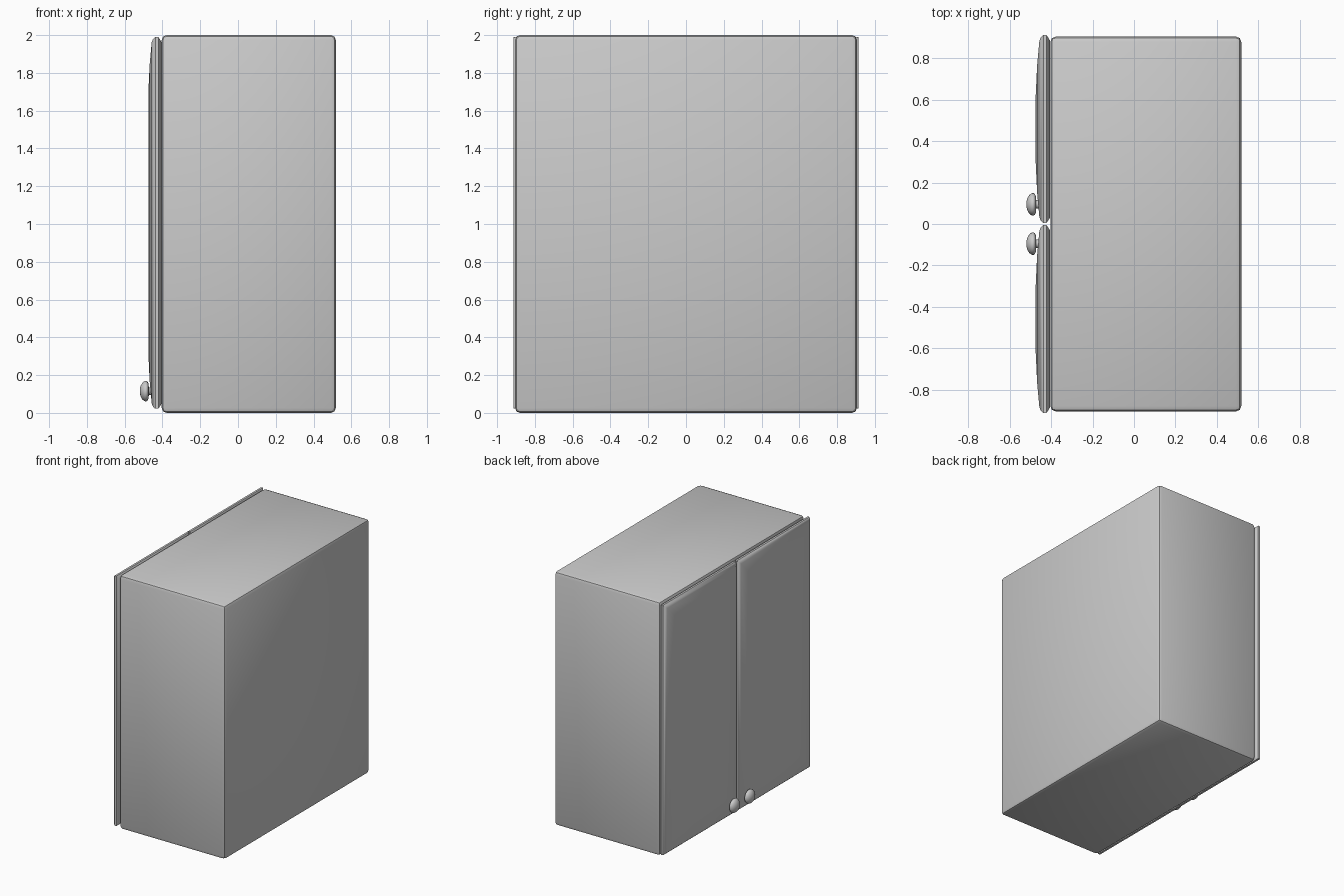
import bpy, bmesh, math

if "Cube" in bpy.data.objects:
    bpy.data.objects.remove(bpy.data.objects["Cube"])


def finish(bm, name, angle=35):
    bmesh.ops.recalc_face_normals(bm, faces=bm.faces)
    mesh = bpy.data.meshes.new(name)
    bm.to_mesh(mesh)
    bm.free()
    ob = bpy.data.objects.new(name, mesh)
    bpy.context.collection.objects.link(ob)
    bpy.ops.object.select_all(action='DESELECT')
    ob.select_set(True)
    bpy.context.view_layer.objects.active = ob
    bpy.ops.object.shade_smooth_by_angle(angle=math.radians(angle))
    return ob


def loft(rings, name, angle=35):
    bm = bmesh.new()
    loops = [[bm.verts.new(p) for p in r] for r in rings]
    n = len(loops[0])
    for a, b in zip(loops, loops[1:]):
        for i in range(n):
            j = (i + 1) % n
            bm.faces.new((a[i], a[j], b[j], b[i]))
    bm.faces.new(loops[0])
    bm.faces.new(loops[-1])
    return finish(bm, name, angle)


# cabinet carcass
bm = bmesh.new()
bmesh.ops.create_cube(bm, size=1)
for v in bm.verts:
    v.co.x = 0.057 + v.co.x * 0.922
    v.co.y *= 1.81
    v.co.z = 1 + v.co.z * 2
bmesh.ops.bevel(bm, geom=bm.edges[:], offset=0.026, segments=2, profile=0.5,
                affect='EDGES')
finish(bm, "cabinet_body", 40)

# door cross-section: (x, inset from outer edge), back to front
DOOR = [(-0.406, 0.026), (-0.412, 0.015), (-0.422, 0.0), (-0.438, 0.0),
        (-0.450, 0.011), (-0.457, 0.028), (-0.468, 0.15), (-0.475, 0.30)]
# knob profile: (x, radius), stem to dome
KNOB = [(-0.450, 0.020), (-0.472, 0.020), (-0.474, 0.040), (-0.480, 0.052),
        (-0.487, 0.055), (-0.497, 0.052), (-0.507, 0.043), (-0.515, 0.029),
        (-0.519, 0.014), (-0.520, 0.004)]

for side, s in (("left", 1), ("right", -1)):
    # doors with softly raised centre
    rings = []
    for x, d in DOOR:
        y0, y1, z0, z1 = 0.005 + d, 0.912 - d, 0.022 + d, 1.99 - d
        rings.append([(x, s * y, z) for y, z in
                      ((y0, z0), (y1, z0), (y1, z1), (y0, z1))])
    loft(rings, side + "_door", 40)

    # round knobs
    rings = []
    for x, r in KNOB:
        rings.append([(x, s * 0.095 + r * math.cos(a), 0.115 + r * math.sin(a))
                      for a in (i * math.tau / 24 for i in range(24))])
    loft(rings, side + "_knob", 50)
